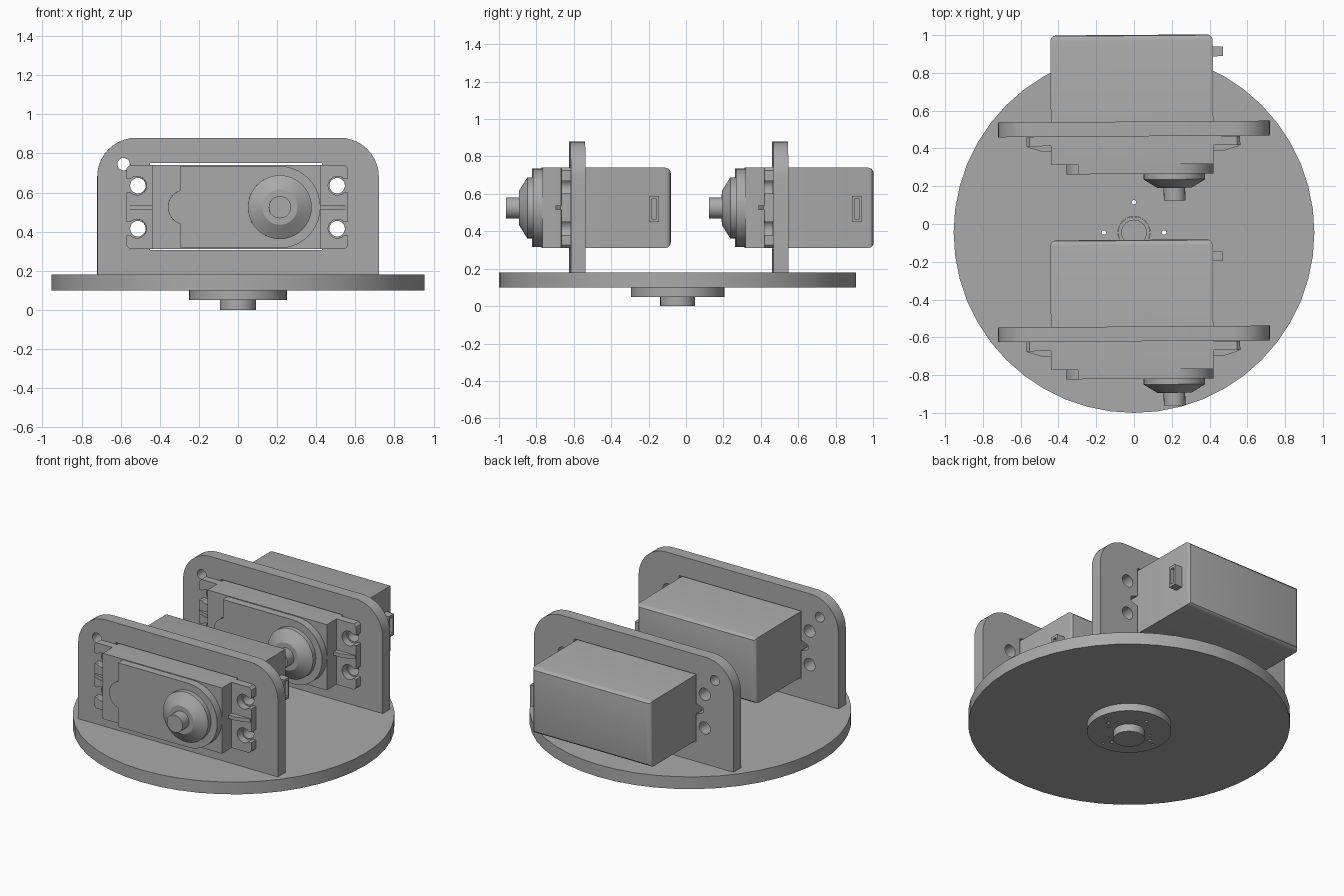
import bpy, bmesh, math
from mathutils import Matrix, Vector

cube = bpy.data.objects.get("Cube")
if cube:
    bpy.data.objects.remove(cube, do_unlink=True)

grey = bpy.data.materials.new("plain_grey")
grey.use_nodes = True
COLOUR = (0.4, 0.4, 0.4, 1)
grey.diffuse_color = COLOUR
grey.node_tree.nodes["Principled BSDF"].inputs["Base Color"].default_value = COLOUR

FRONTAL = Matrix.Rotation(math.pi / 2, 4, 'X')   # stands a flat profile up, facing -y


def finish(obj, matrix):
    """Clean the mesh, place it, colour it and shade it."""
    bm = bmesh.new()
    bm.from_mesh(obj.data)
    bmesh.ops.remove_doubles(bm, verts=bm.verts, dist=0.0001)
    bmesh.ops.transform(bm, matrix=matrix, verts=bm.verts)
    bmesh.ops.recalc_face_normals(bm, faces=bm.faces)
    bm.to_mesh(obj.data)
    bm.free()
    obj.data.materials.clear()
    obj.data.materials.append(grey)
    bpy.ops.object.select_all(action='DESELECT')
    obj.select_set(True)
    bpy.context.view_layer.objects.active = obj
    bpy.ops.object.shade_smooth_by_angle(angle=math.radians(30))
    return obj


def arc(cx, cy, r, start, end, n):
    """Points along an arc, angles in degrees."""
    return [(cx + r * math.cos(math.radians(start + (end - start) * i / n)),
             cy + r * math.sin(math.radians(start + (end - start) * i / n)))
            for i in range(n + 1)]


def circle(cx, cy, r, n=24):
    return arc(cx, cy, r, 0, 360, n)[:-1]


def rect(x0, x1, y0, y1):
    return [(x0, y0), (x1, y0), (x1, y1), (x0, y1)]


def prism(name, outlines, low, high, matrix):
    """Extrude nested outlines (inner ones are holes) between two depths."""
    curve = bpy.data.curves.new(name, 'CURVE')
    curve.dimensions = '2D'
    curve.fill_mode = 'BOTH'
    curve.extrude = (high - low) / 2
    for points in outlines:
        spline = curve.splines.new('POLY')
        spline.points.add(len(points) - 1)
        for p, (x, y) in zip(spline.points, points):
            p.co = (x, y, 0, 1)
        spline.use_cyclic_u = True
    obj = bpy.data.objects.new(name, curve)
    bpy.context.collection.objects.link(obj)
    bpy.ops.object.select_all(action='DESELECT')
    obj.select_set(True)
    bpy.context.view_layer.objects.active = obj
    bpy.ops.object.convert(target='MESH')
    obj = bpy.context.view_layer.objects.active
    return finish(obj, matrix @ Matrix.Translation((0, 0, (low + high) / 2)))


def lathe(name, profile, matrix, n=40):
    """Revolve (radius, height) points into a closed solid."""
    bm = bmesh.new()
    rings = [[bm.verts.new((x, y, h)) for x, y in circle(0, 0, r, n)] for r, h in profile]
    for a, b in zip(rings, rings[1:]):
        for i in range(n):
            bm.faces.new((a[i], a[(i + 1) % n], b[(i + 1) % n], b[i]))
    bm.faces.new(rings[0])
    bm.faces.new(rings[-1])
    mesh = bpy.data.meshes.new(name)
    bm.to_mesh(mesh)
    bm.free()
    obj = bpy.data.objects.new(name, mesh)
    bpy.context.collection.objects.link(obj)
    return finish(obj, matrix)


def case(name, low, high, bevel, matrix):
    """Box whose back edges are rounded."""
    low, high = Vector(low), Vector(high)
    bm = bmesh.new()
    bmesh.ops.create_cube(bm, size=1)
    for v in bm.verts:
        v.co = Vector([(low[i] + high[i]) / 2 + v.co[i] * (high[i] - low[i]) for i in range(3)])
    back = [e for e in bm.edges if all(v.co.y > high.y - 0.001 for v in e.verts)]
    bmesh.ops.bevel(bm, geom=back, offset=bevel, segments=3, profile=0.5, affect='EDGES')
    mesh = bpy.data.meshes.new(name)
    bm.to_mesh(mesh)
    bm.free()
    obj = bpy.data.objects.new(name, mesh)
    bpy.context.collection.objects.link(obj)
    return finish(obj, matrix)


# Turntable: disc, mounting horn, sleeve and axle
base = Matrix.Translation((0, -0.045, 0))
quarters = [i * math.pi / 2 for i in range(4)]


def around(r, side, a):
    return (r * math.cos(a) - side * math.sin(a), r * math.sin(a) + side * math.cos(a))


screws = [circle(*around(0.16, 0, a), 0.012, 10) for a in quarters]
horn_holes = [circle(*around(r, s, a), 0.009, 8) for a in quarters
              for r, s in ((0.12, 0.045), (0.12, -0.045), (0.205, 0.03))]
prism("turntable_disc", [circle(0, 0, 0.955, 48), circle(0, 0, 0.085, 32)] + screws, 0.1, 0.18, base)
prism("mounting_horn", [circle(0, 0, 0.25, 40)] + screws + horn_holes, 0.05, 0.1, base)
prism("centre_sleeve", [circle(0, 0, 0.084, 32), circle(0, 0, 0.065, 32)], 0.1, 0.178, base)
prism("axle", [circle(0, 0, 0.093, 32)], 0, 0.051, base)

# Outlines shared by both servo stations
MID = 0.525                                       # height of the servo centre line
HOLES = (MID - 0.11, MID + 0.11)
plate_outline = ([(-0.72, 0.178), (0.72, 0.178)] + arc(0.52, 0.68, 0.2, 0, 90, 10)
                 + arc(-0.52, 0.68, 0.2, 90, 180, 10))
window = [(-0.45, 0.305), (0.43, 0.305), (0.43, MID - 0.035), (0.48, MID - 0.015),
          (0.48, MID + 0.015), (0.43, MID + 0.035), (0.43, 0.75), (-0.45, 0.75),
          (-0.45, MID + 0.035), (-0.5, MID + 0.015), (-0.5, MID - 0.015), (-0.45, MID - 0.035)]
plate_holes = [circle(x, z, 0.04) for x in (-0.512, 0.507) for z in HOLES]
plate_holes.append(circle(-0.585, 0.745, 0.032))

# Mounting ear with two slotted screw holes, measured from the servo centre
ear = [(0.42, 0.31), (0.55, 0.31), (0.566, 0.326)]
for z in HOLES:
    ear += [(0.566, z - 0.034)] + arc(0.512, z, 0.048, -45, -315, 14) + [(0.566, z + 0.034)]
ear += [(0.566, 0.724), (0.55, 0.74), (0.42, 0.74)]
rib = [(0.42, -0.7), (0.48, -0.7), (0.56, -0.675), (0.56, -0.66), (0.42, -0.66)]

cover = [(-0.295, 0.315)] + arc(0.21, MID, 0.21, -90, 90, 20) + [(-0.295, 0.735)] \
    + arc(-0.27, MID, 0.09, 106, 254, 10)

for label, shift in (("front", 0), ("rear", 1.085)):
    place = Matrix.Translation((0, shift - 0.58, 0)) @ Matrix.Rotation(math.radians(0.4), 4, 'Z') \
        @ Matrix.Translation((0, 0.58, 0))
    stand = place @ FRONTAL                       # depth is measured towards -y

    # Upright bracket
    prism(label + "_bracket", [plate_outline, window] + plate_holes, 0.543, 0.621, stand)

    # Servo case, lid and gear cover
    case(label + "_servo_case", (-0.44, -0.77, 0.31), (0.42, -0.084, 0.74), 0.03, place)
    prism(label + "_gear_cover", [cover], 0.769, 0.82, stand)

    # Ears and stiffening ribs on both sides
    for side, sign in (("left", 1), ("right", -1)):
        flip = Matrix.Translation((-0.004, 0, 0)) @ Matrix.Diagonal((sign, 1, 1, 1))
        prism(f"{label}_{side}_ear", [ear], 0.622, 0.67, place @ flip @ FRONTAL)
        prism(f"{label}_{side}_rib", [rib], MID - 0.012, MID + 0.012, place @ flip)

    # Output boss and shaft
    hub = place @ Matrix.Translation((0.212, 0, MID)) @ FRONTAL
    lathe(label + "_output_boss", [(0.163, 0.819), (0.163, 0.85), (0.09, 0.895)], hub)
    lathe(label + "_output_shaft", [(0.057, 0.89), (0.057, 0.963)], hub, 28)

    # Cable socket on the left side
    sideways = place @ Matrix.Rotation(math.pi / 2, 4, 'Z') @ FRONTAL
    prism(label + "_cable_socket", [rect(-0.2, -0.148, 0.45, 0.588), rect(-0.188, -0.16, 0.466, 0.572)],
          0.415, 0.475, sideways)
